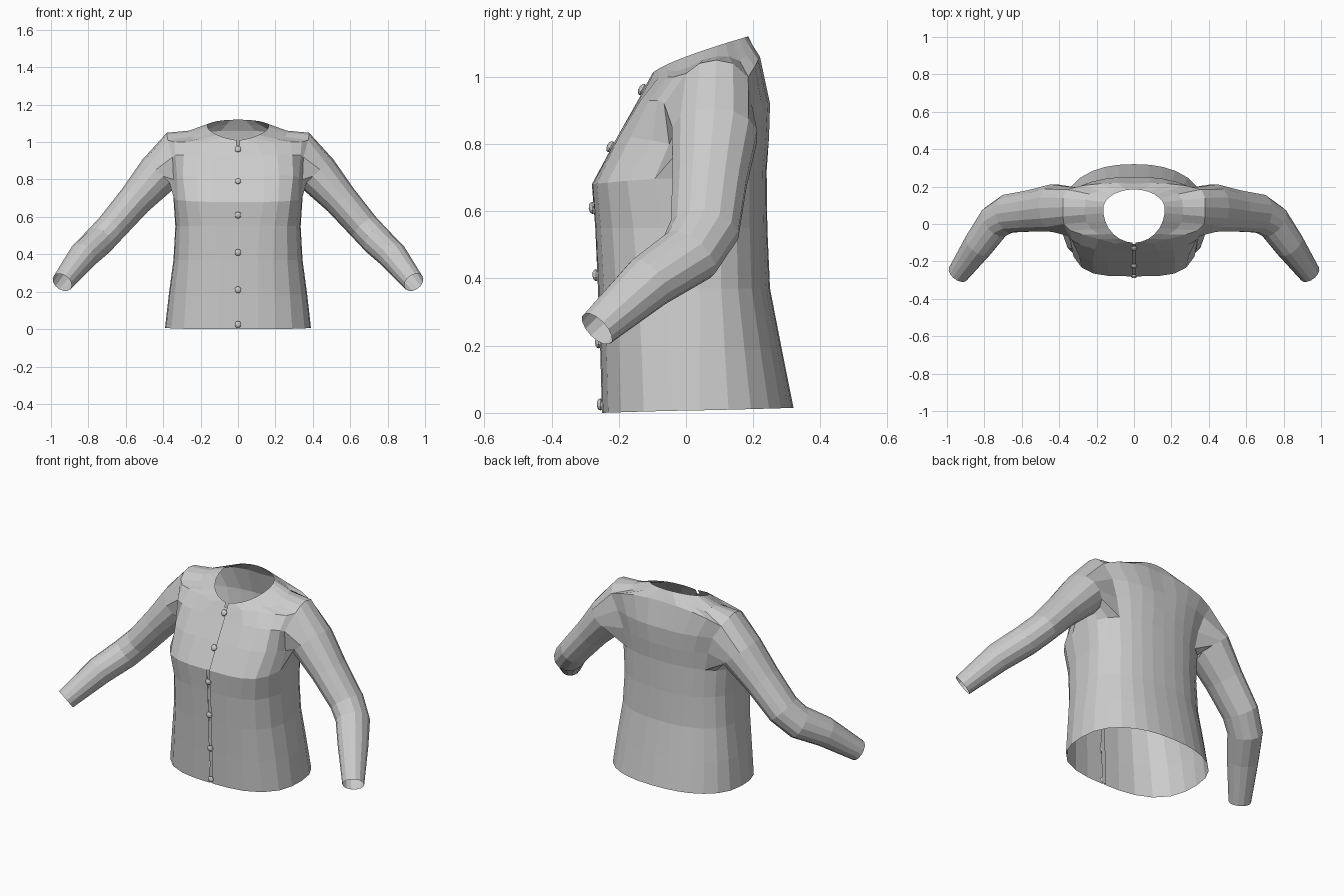
import bpy, bmesh
from math import sin, cos, pi, radians
from mathutils import Vector

if "Cube" in bpy.data.objects:
    bpy.data.objects.remove(bpy.data.objects["Cube"])

GAP = 0.008  # half width of the front opening
ANGLES = [0, 10, 24, 42, 62, 79, 90, 105, 120, 135, 148, 159, 170, 180]
A0, A1 = 5, 9  # columns that border the armhole


def make_object(name, bm, mirror=False):
    bmesh.ops.recalc_face_normals(bm, faces=bm.faces)
    mesh = bpy.data.meshes.new(name)
    bm.to_mesh(mesh)
    bm.free()
    ob = bpy.data.objects.new(name, mesh)
    bpy.context.collection.objects.link(ob)
    if mirror:
        mod = ob.modifiers.new("Mirror", 'MIRROR')
        mod.merge_threshold = 0.001
    return ob


def body_ring(zf, zb, xw, yf, yb, n):
    """Half ring from front centre to back centre, squarer at the front."""
    yc, pts = 0.04, []
    for a in ANGLES:
        t = radians(a)
        e = 2 / n if a <= 90 else 2 / 2.3
        c = abs(cos(t)) ** e
        y = yc - (yc - yf) * c if a <= 90 else yc + (yb - yc) * c
        pts.append(Vector((xw * abs(sin(t)) ** e, y, zf + (zb - zf) * (1 - cos(t)) / 2)))
    return pts


def neck_ring():
    pts = []
    for i in range(14):
        s = pi * i / 13
        y = 0.08 - (0.18 if cos(s) > 0 else 0.105) * cos(s)
        f = max(0, (y + 0.10) / 0.285)
        pts.append(Vector((0.165 * sin(s), y, 1.01 + 0.11 * f ** 0.75)))
    return pts


# Body: hem, hips, waist, ribs, bust
rows = [body_ring(*r) for r in [
    (0.00, 0.015, 0.39, -0.25, 0.32, 2.7),
    (0.18, 0.19, 0.37, -0.255, 0.285, 2.8),
    (0.37, 0.37, 0.345, -0.262, 0.25, 3.0),
    (0.55, 0.55, 0.335, -0.27, 0.242, 3.3),
    (0.68, 0.72, 0.345, -0.28, 0.24, 3.8)]]
# Two rows beside the armhole (front part, then back part)
chest = [(0, -.205, .82), (.14, -.205, .82), (.22, -.20, .82), (.295, -.165, .82), (.325, -.10, .81),
         (.345, -.05, .80), (.275, .19, .82), (.21, .222, .82), (.14, .238, .82), (.07, .247, .82), (0, .247, .82)]
upper = [(0, -.143, .93), (.13, -.14, .93), (.21, -.135, .93), (.29, -.11, .93), (.335, -.085, .93),
         (.35, -.065, .92), (.31, .195, .92), (.23, .225, .92), (.15, .243, .92), (.08, .25, .92), (0, .25, .92)]
for row in (chest, upper):
    p = [Vector(q) for q in row]
    rows.append(p[:6] + [None] * 3 + p[6:])
# Shoulder row, yoke and neckline
shoulder = [(0, -.115, .983), (.10, -.105, .993), (.19, -.08, 1.0), (.28, -.055, 1.0), (.34, -.035, 1.0),
            (.375, 0, 1.01), (.38, .04, 1.04), (.38, .09, 1.05), (.38, .14, 1.04), (.36, .185, 1.0),
            (.28, .205, 1.03), (.19, .215, 1.05), (.09, .22, 1.06), (0, .215, 1.06)]
rows.append([Vector(q) for q in shoulder])
neck = neck_ring()
rows.append([a.lerp(b, 0.55) - Vector((0, 0, 0.012 if 3 < i < 11 else 0))
             for i, (a, b) in enumerate(zip(rows[-1], neck))])
rows.append(neck)

bm = bmesh.new()
grid = []
for row in rows:
    row[0].x, row[-1].x = GAP, 0
    grid.append([bm.verts.new(p) if p else None for p in row])
for lo, hi in zip(grid, grid[1:]):
    for i in range(13):
        quad = (lo[i], lo[i + 1], hi[i + 1], hi[i])
        if all(quad):
            bm.faces.new(quad)

# Sleeve: rings lofted out of the armhole loop
bust, ch, up, sh = grid[4:8]
loop = bust[A0:A1 + 1] + [ch[A1], up[A1]] + sh[A0:A1 + 1][::-1] + [up[A0], ch[A0]]
sleeve = [  # centre, radius across the top, radius front to back
    ((.36, .085, .90), 0, 0),
    ((.425, .085, .83), .115, .130),
    ((.55, .07, .69), .092, .113),
    ((.675, .055, .545), .083, .105),
    ((.745, .01, .47), .083, .098),
    ((.83, -.11, .39), .078, .085),
    ((.94, -.265, .25), .057, .060)]
centres = [Vector(s[0]) for s in sleeve]
for i in range(1, len(sleeve)):
    t = (centres[min(i + 1, len(sleeve) - 1)] - centres[i - 1]).normalized()
    u = Vector((.74, 0, .67))
    u = (u - t * u.dot(t)).normalized()
    b = u.cross(t)
    ring = []
    for k in range(14):
        a = 2 * pi * (k - 2) / 14
        ring.append(bm.verts.new(centres[i] - u * cos(a) * sleeve[i][1] + b * sin(a) * sleeve[i][2]))
    for k in range(14):
        j = (k + 1) % 14
        bm.faces.new((loop[k], loop[j], ring[j], ring[k]))
    loop = ring
front_line = [row[0].copy() for row in rows]
make_object("jacket", bm, mirror=True)

# Button placket: narrow strip just behind the front opening
bm = bmesh.new()
strip = [[bm.verts.new((x, p.y + 0.008, p.z)) for x in (-0.013, 0.013)] for p in front_line[:8]]
for (a, b), (c, d) in zip(strip, strip[1:]):
    bm.faces.new((a, b, d, c))
make_object("placket", bm)

# Buttons: small domes following the front slope
for n, z in enumerate((0.025, 0.21, 0.41, 0.61, 0.79, 0.96)):
    for p, q in zip(front_line, front_line[1:]):
        if p.z <= z <= q.z:
            pos = p.lerp(q, (z - p.z) / (q.z - p.z))
            normal = Vector((0, -(q.z - p.z), q.y - p.y)).normalized()
            break
    bm = bmesh.new()
    bmesh.ops.create_uvsphere(bm, u_segments=10, v_segments=6, radius=0.018)
    bmesh.ops.scale(bm, vec=(1, 1, 0.6), verts=bm.verts)
    button = make_object(f"button_{n + 1}", bm)
    button.location = (0, pos.y + normal.y * 0.004, z + normal.z * 0.004)
    button.rotation_euler = normal.to_track_quat('Z', 'Y').to_euler()
